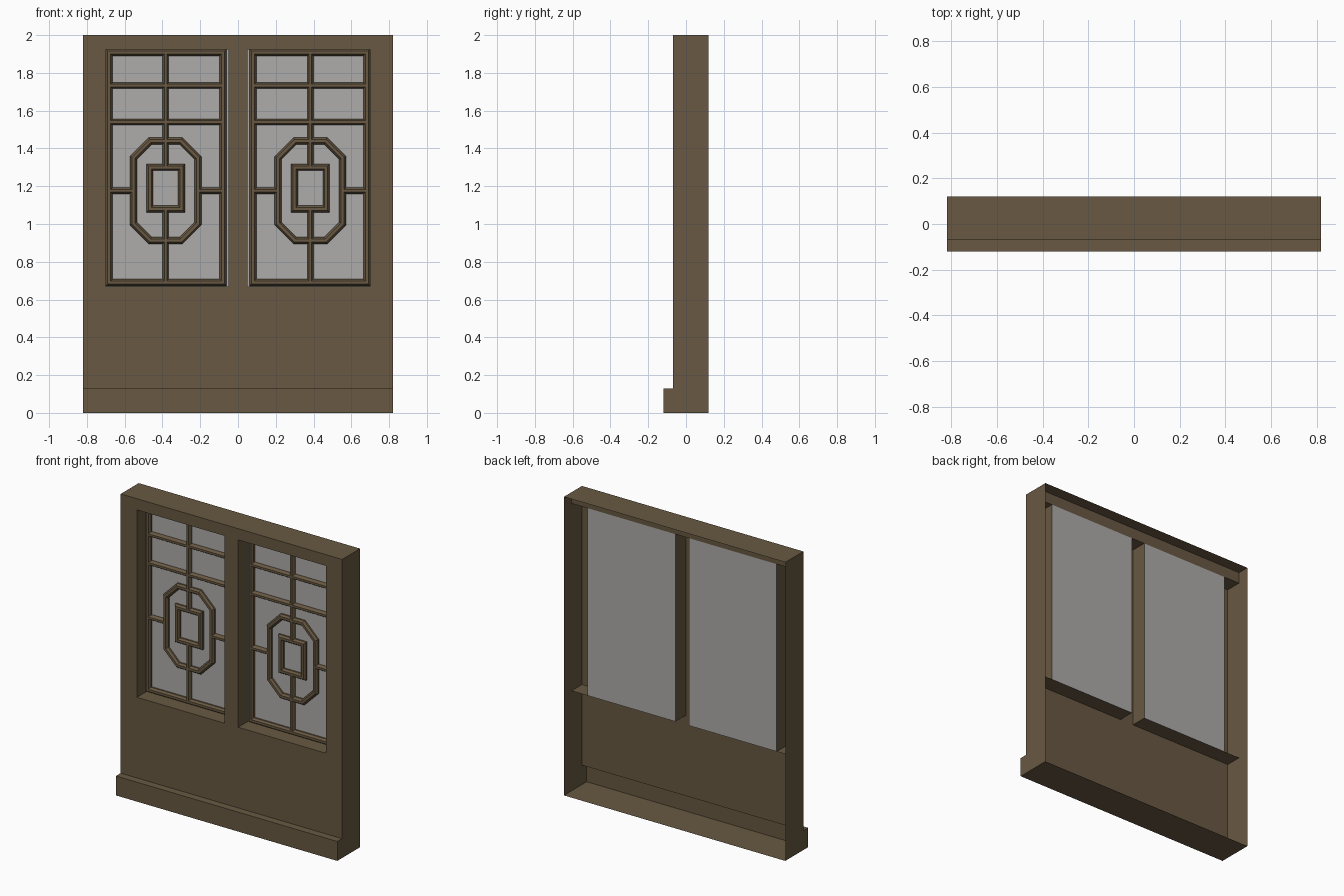
import bpy, bmesh
from mathutils import Vector

if "Cube" in bpy.data.objects:
    bpy.data.objects.remove(bpy.data.objects["Cube"])


def material(name, rgb):
    m = bpy.data.materials.new(name)
    m.use_nodes = True
    m.diffuse_color = (*rgb, 1)
    m.node_tree.nodes["Principled BSDF"].inputs["Base Color"].default_value = (*rgb, 1)
    return m


wood = material("brown wood", (0.138, 0.098, 0.054))
glass = material("pale grey pane", (0.42, 0.415, 0.405))

W, BACK, FRONT, BASE_Y = 0.82, 0.12, -0.07, -0.12   # shell extents
TOP, BASE_Z = 2.0, 0.13
X0, X1, Z0, Z1 = 0.05, 0.70, 0.67, 1.925            # window opening
PANE_Y = 0.04


def finish(name, bm, mat):
    bmesh.ops.remove_doubles(bm, verts=bm.verts, dist=1e-5)
    bmesh.ops.recalc_face_normals(bm, faces=bm.faces)
    me = bpy.data.meshes.new(name)
    bm.to_mesh(me)
    bm.free()
    me.materials.append(mat)
    ob = bpy.data.objects.new(name, me)
    bpy.context.collection.objects.link(ob)
    return ob


def face(bm, pts):
    return bm.faces.new([bm.verts.new(p) for p in pts])


def sheet(name, a, b, mat):
    """Flat rectangle between two corners that share one coordinate."""
    k = [i for i in range(3) if abs(a[i] - b[i]) < 1e-6][0]
    i, j = [n for n in range(3) if n != k]
    p, q = list(a), list(a)
    p[i], q[j] = b[i], b[j]
    bm = bmesh.new()
    face(bm, (a, p, b, q))
    return finish(name, bm, mat)


# Open-backed shell: side caps, top, stepped base and pierced front
profile = [(BACK, TOP), (FRONT, TOP), (FRONT, BASE_Z),
           (BASE_Y, BASE_Z), (BASE_Y, 0), (BACK, 0)]
bm = bmesh.new()
for x in (-W, W):
    face(bm, [(x, y, z) for y, z in profile])
for n, (a, b) in enumerate(zip(profile, profile[1:])):
    if n != 1:
        face(bm, [(-W, *a), (W, *a), (W, *b), (-W, *b)])
xs = [-W, -X1, -X0, X0, X1, W]
zs = [BASE_Z, Z0, Z1, TOP]
for i in range(5):
    for j in range(3):
        if j == 1 and i in (1, 3):
            continue
        face(bm, [(xs[i], FRONT, zs[j]), (xs[i + 1], FRONT, zs[j]),
                  (xs[i + 1], FRONT, zs[j + 1]), (xs[i], FRONT, zs[j + 1])])
finish("wall_shell", bm, wood)

# Header across both windows
sheet("header_underside", (-W, FRONT, Z1), (W, PANE_Y, Z1), wood)
sheet("header_back", (-W, PANE_Y, Z1), (W, PANE_Y, TOP), wood)


def sweep(bm, pts, closed, half=0.018):
    """Mitred chamfered bar along points in the x-z plane."""
    section = [(-half, PANE_Y - 0.001), (-half, 0.028), (-half * 0.45, 0.014),
               (half * 0.45, 0.014), (half, 0.028), (half, PANE_Y - 0.001)]
    pts = [Vector(p) for p in pts]
    n = len(pts)
    rings = []
    for i, p in enumerate(pts):
        d_in = (p - pts[i - 1]) if closed or i else pts[1] - p
        d_out = (pts[(i + 1) % n] - p) if closed or i < n - 1 else d_in
        d_in, d_out = d_in.normalized(), d_out.normalized()
        t = (d_in + d_out).normalized()
        side = Vector((-t.y, t.x)) / t.dot(d_in)
        rings.append([bm.verts.new((p.x + side.x * o, y, p.y + side.y * o))
                      for o, y in section])
    for i in range(n if closed else n - 1):
        a, b = rings[i], rings[(i + 1) % n]
        for k in range(len(section)):
            m = (k + 1) % len(section)
            bm.faces.new((a[k], a[m], b[m], b[k]))
    if not closed:
        bm.faces.new(rings[0])
        bm.faces.new(rings[-1])


# Lattice layout, built for +x and mirrored
CX, CZ, RZ = 0.383, 1.176, 1.19
L, R, B, T = 0.079, 0.682, 0.691, 1.908
OX, OZ, CUT = 0.171, 0.264, 0.09
octagon = [(OX, OZ - CUT), (OX - CUT, OZ), (CUT - OX, OZ), (-OX, OZ - CUT),
           (-OX, CUT - OZ), (CUT - OX, -OZ), (OX - CUT, -OZ), (OX, CUT - OZ)]
HX, HZ = 0.084, 0.11
loops = [[(L, B), (R, B), (R, T), (L, T)],
         [(CX + x, CZ + z) for x, z in octagon],
         [(CX + x, RZ + z) for x, z in ((HX, HZ), (-HX, HZ), (-HX, -HZ), (HX, -HZ))]]
bars = [[(L, 1.733), (R, 1.733)], [(L, 1.54), (R, 1.54)],
        [(L, CZ), (CX - OX, CZ)], [(CX + OX, CZ), (R, CZ)],
        [(CX, B), (CX, CZ - OZ)], [(CX, CZ - OZ), (CX, RZ - HZ)],
        [(CX, RZ + HZ), (CX, CZ + OZ)], [(CX, CZ + OZ), (CX, T)]]

for s, tag in ((1, "left"), (-1, "right")):
    # Pane, jambs and sill
    sheet(f"{tag}_pane", (s * X0, PANE_Y, Z0), (s * X1, PANE_Y, Z1), glass)
    for x, part in ((X0, "inner"), (X1, "outer")):
        sheet(f"{tag}_{part}_jamb", (s * x, FRONT, Z0), (s * x, PANE_Y, Z1), wood)
    sheet(f"{tag}_sill", (s * X0, FRONT, Z0), (s * W, PANE_Y, Z0), wood)
    # Decorative lattice
    bm = bmesh.new()
    for pts in loops:
        sweep(bm, [(s * x, z) for x, z in pts], True)
    for pts in bars:
        sweep(bm, [(s * x, z) for x, z in pts], False, 0.016)
    finish(f"{tag}_lattice", bm, wood)
